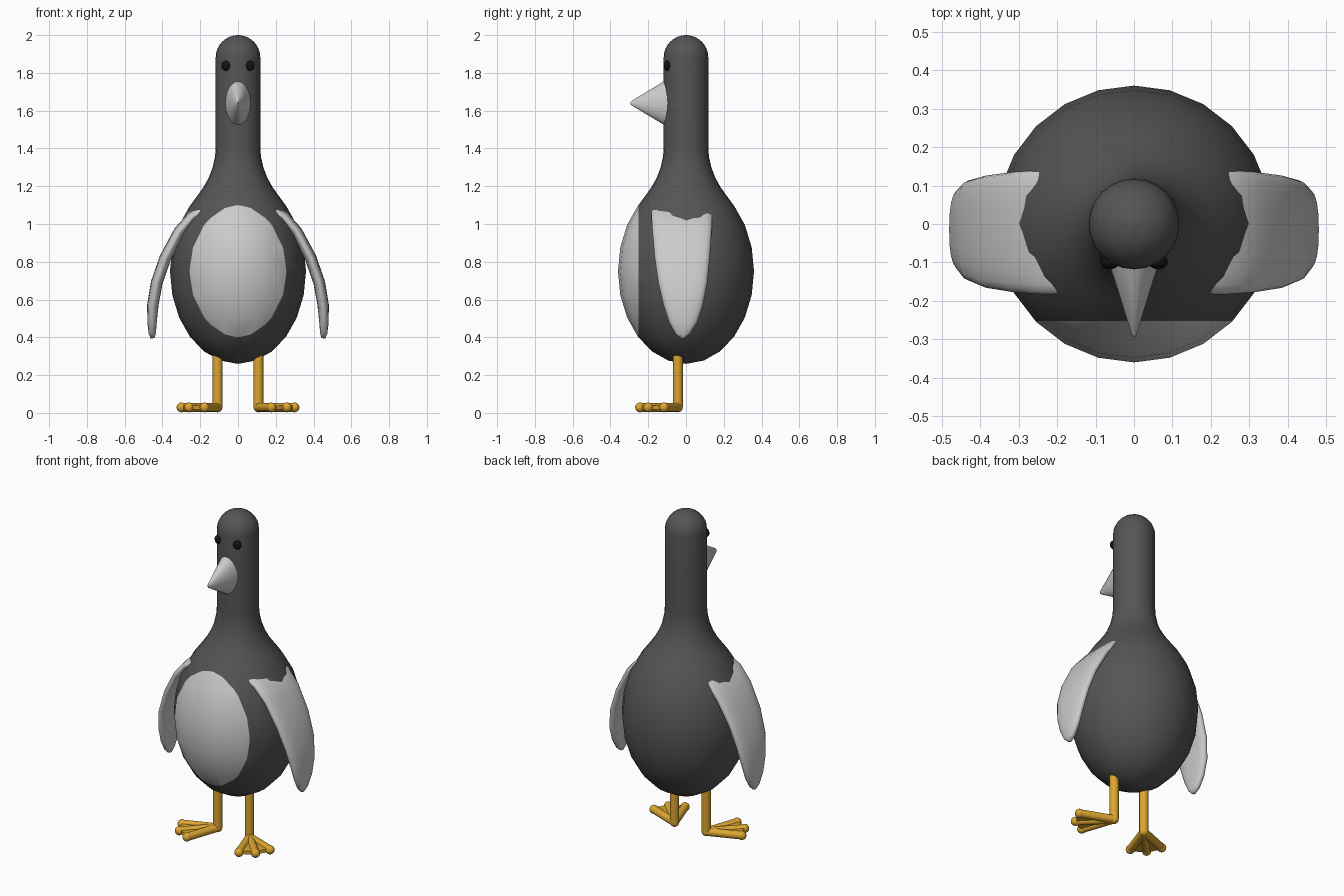
import bpy, bmesh
from math import sin, cos, pi, radians, copysign
from mathutils import Vector, Matrix

if "Cube" in bpy.data.objects:
    bpy.data.objects.remove(bpy.data.objects["Cube"])


def material(name, rgb):
    m = bpy.data.materials.new(name)
    m.diffuse_color = (*rgb, 1)
    m.use_nodes = True
    m.node_tree.nodes["Principled BSDF"].inputs["Base Color"].default_value = m.diffuse_color
    return m


DARK = material("dark_grey", (0.09, 0.09, 0.09))
LIGHT = material("light_grey", (0.6, 0.6, 0.6))
BLACK = material("black", (0.006, 0.006, 0.006))
ORANGE = material("orange", (0.72, 0.38, 0.03))


def finish(name, bm, mats, mirror=False, angle=50):
    bmesh.ops.recalc_face_normals(bm, faces=bm.faces[:])
    me = bpy.data.meshes.new(name)
    bm.to_mesh(me)
    bm.free()
    ob = bpy.data.objects.new(name, me)
    bpy.context.collection.objects.link(ob)
    for m in mats:
        me.materials.append(m)
    if mirror:
        ob.modifiers.new("Mirror", 'MIRROR').use_mirror_merge = False
    bpy.ops.object.select_all(action='DESELECT')
    ob.select_set(True)
    bpy.context.view_layer.objects.active = ob
    bpy.ops.object.shade_smooth_by_angle(angle=radians(angle))
    return ob


def loft(bm, rings):
    loops = [[bm.verts.new(p) for p in r] for r in rings]
    for a, b in zip(loops, loops[1:]):
        n = len(a)
        for i in range(n):
            bm.faces.new((a[i], a[(i + 1) % n], b[(i + 1) % n], b[i]))
    for cap in (loops[0], loops[-1]):
        bm.faces.new(cap)


def ball(bm, centre, radius, scale=(1, 1, 1), seg=16):
    bmesh.ops.create_uvsphere(bm, u_segments=seg, v_segments=seg // 2, radius=radius,
                              matrix=Matrix.Translation(centre) @ Matrix.Diagonal((*scale, 1)))


def rod(bm, a, b, radius):
    d = b - a
    rot = d.to_track_quat('Z', 'Y').to_matrix().to_4x4()
    bmesh.ops.create_cone(bm, cap_ends=True, segments=16, radius1=radius, radius2=radius,
                          depth=d.length, matrix=Matrix.Translation((a + b) / 2) @ rot)


# Body, neck and head: one lathed profile
prof = [(0.36 * cos(radians(t)), 0.75 + 0.49 * sin(radians(t))) for t in range(-90, 46, 15)]
prof[0] = (0.002, 0.26)
prof += [(0.215, 1.15), (0.183, 1.195), (0.155, 1.245), (0.134, 1.3), (0.121, 1.36), (0.118, 1.42)]
prof += [(0.118 * cos(t * pi / 16), 1.882 + 0.118 * sin(t * pi / 16)) for t in range(8)]
prof.append((0.002, 2.0))
bm = bmesh.new()
loft(bm, [[(r * cos(k * pi / 12), r * sin(k * pi / 12), z) for k in range(24)] for r, z in prof])
# Pale belly: the front of the body sliced off by a plane
bmesh.ops.bisect_plane(bm, geom=bm.verts[:] + bm.edges[:] + bm.faces[:],
                       plane_co=(0, -0.252, 0), plane_no=(0, 1, 0))
for f in bm.faces:
    f.material_index = int(f.calc_center_median().y < -0.252)
finish("body_and_belly", bm, [DARK, LIGHT])

# Beak: flattened cone with a slightly blunt tip
bm = bmesh.new()
loft(bm, [[(0.066 * s * cos(k * pi / 12), y, 1.64 + 0.125 * s * sin(k * pi / 12)) for k in range(24)]
          for y, s in ((-0.08, 1.06), (-0.1, 1), (-0.287, 0.1), (-0.294, 0.04))])
finish("beak", bm, [LIGHT])

# Eyes
bm = bmesh.new()
ball(bm, (0.063, -0.098, 1.838), 0.025, (1, 0.8, 1.1))
finish("eyes", bm, [BLACK], mirror=True)

# Wings: x, z, front y, back y, half thickness
sections = [(0.18, 1.07, -0.183, 0.142, 0.028), (0.24, 1.04, -0.183, 0.14, 0.03),
            (0.31, 0.96, -0.178, 0.136, 0.031), (0.385, 0.82, -0.166, 0.126, 0.031),
            (0.43, 0.69, -0.147, 0.113, 0.031), (0.451, 0.57, -0.119, 0.09, 0.03),
            (0.455, 0.48, -0.09, 0.06, 0.025), (0.454, 0.42, -0.058, 0.022, 0.019),
            (0.452, 0.395, -0.032, -0.006, 0.01)]
rings = []
for i, (x, z, y0, y1, t) in enumerate(sections):
    p, q = sections[max(i - 1, 0)], sections[min(i + 1, len(sections) - 1)]
    d = Vector((q[0] - p[0], q[1] - p[1])).normalized()
    ring = []
    for k in range(20):
        c, s = cos(k * pi / 10), sin(k * pi / 10)
        w = copysign(abs(s) ** 0.8, s) * t
        ring.append((x - d.y * w, (y0 + y1) / 2 + copysign(abs(c) ** 0.8, c) * (y1 - y0) / 2, z + d.x * w))
    rings.append(ring)
bm = bmesh.new()
loft(bm, rings)
finish("wings", bm, [LIGHT], mirror=True, angle=70)

# Legs
ankle = Vector((0.108, -0.043, 0.029))
R = 0.026
bm = bmesh.new()
rod(bm, ankle, ankle + Vector((0, 0, 0.33)), R)
finish("legs", bm, [ORANGE], mirror=True)

# Feet: three splayed toes with webbing, turned outwards
bm = bmesh.new()
tips = [ankle + Vector((cos(radians(a)), sin(radians(a)), 0)) * n
        for a, n in ((-71, 0.212), (-46, 0.218), (-21, 0.205))]
ball(bm, ankle, R)
for tip in tips:
    rod(bm, ankle, tip, R * 0.9)
    ball(bm, tip, R)
web = [ankle] + tips
loft(bm, [[p + Vector((0, 0, h)) for p in web] for h in (-0.01, 0.01)])
finish("feet", bm, [ORANGE], mirror=True)
